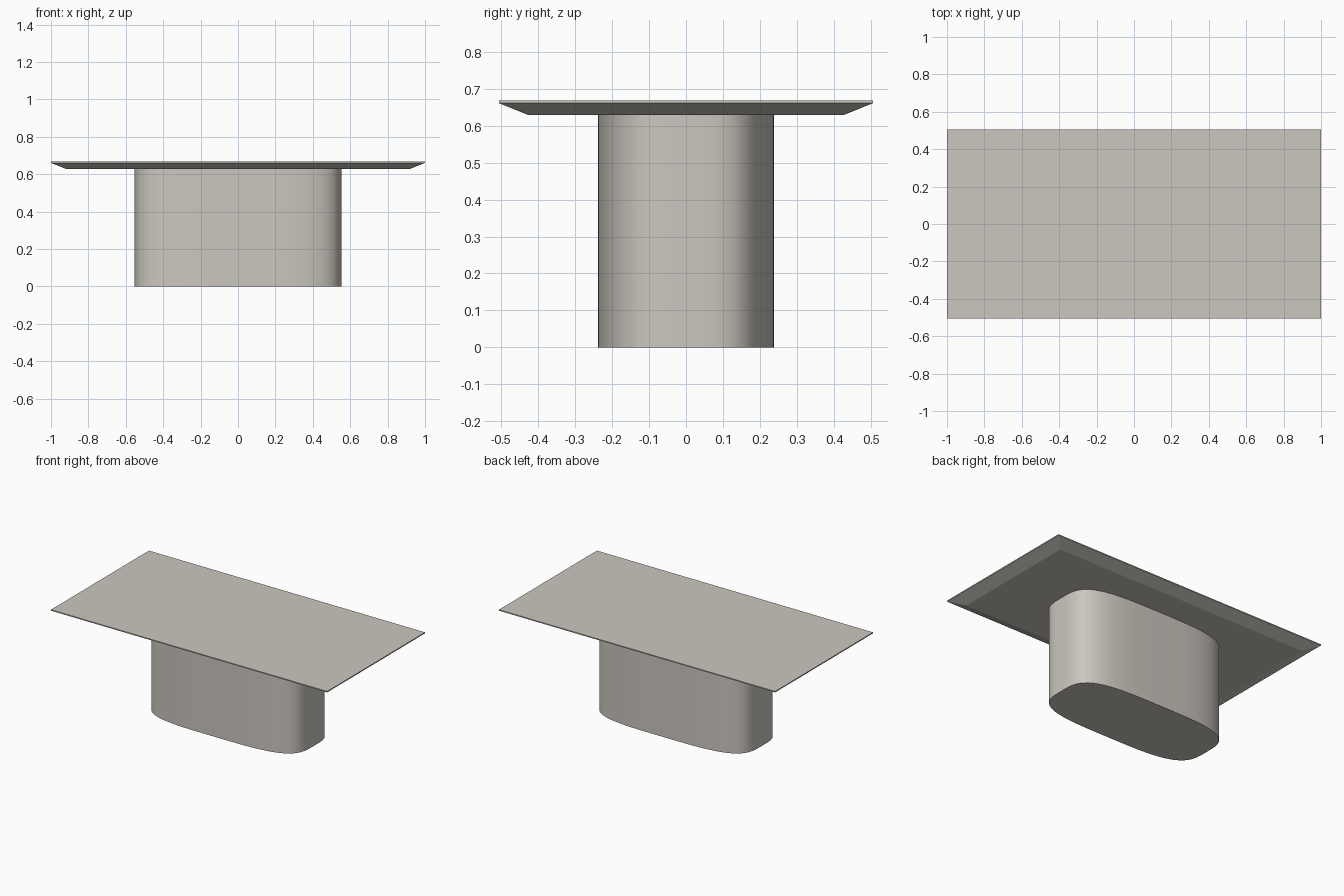
import bpy, bmesh, math

if "Cube" in bpy.data.objects:
    bpy.data.objects.remove(bpy.data.objects["Cube"])

stone = bpy.data.materials.new("warm grey stone")
stone.diffuse_color = (0.60, 0.57, 0.52, 1.0)
stone.use_nodes = True
stone.node_tree.nodes["Principled BSDF"].inputs["Base Color"].default_value = stone.diffuse_color


def loft(name, rings):
    """Skin a stack of equal-length rings and cap both ends."""
    bm = bmesh.new()
    loops = [[bm.verts.new(p) for p in ring] for ring in rings]
    n = len(loops[0])
    for low, high in zip(loops, loops[1:]):
        for i in range(n):
            j = (i + 1) % n
            bm.faces.new((low[i], low[j], high[j], high[i]))
    bm.faces.new(loops[0][::-1])
    bm.faces.new(loops[-1])
    mesh = bpy.data.meshes.new(name)
    bm.to_mesh(mesh)
    bm.free()
    mesh.materials.append(stone)
    obj = bpy.data.objects.new(name, mesh)
    bpy.context.collection.objects.link(obj)
    return obj


def rectangle(x, y, z):
    return [(-x, -y, z), (x, -y, z), (x, y, z), (-x, y, z)]


def rounded_oval(a, b, z, power=3.65, count=96):
    ring = []
    for i in range(count):
        t = 2 * math.pi * (i + 0.5) / count
        c, s = math.cos(t), math.sin(t)
        r = (abs(c) ** power + abs(s) ** power) ** (-1 / power)
        ring.append((a * r * c, b * r * s, z))
    return ring


# Tabletop: thin lip with a wide chamfer underneath
loft("tabletop", [rectangle(0.92, 0.427, 0.629),
                  rectangle(1.0, 0.506, 0.661),
                  rectangle(1.0, 0.506, 0.668)])

# Pedestal: straight column with a bowed, rounded-oval footprint
pedestal = loft("pedestal", [rounded_oval(0.553, 0.238, 0.0),
                             rounded_oval(0.553, 0.238, 0.629)])
bpy.context.view_layer.objects.active = pedestal
pedestal.select_set(True)
bpy.ops.object.shade_smooth_by_angle(angle=math.radians(30))
